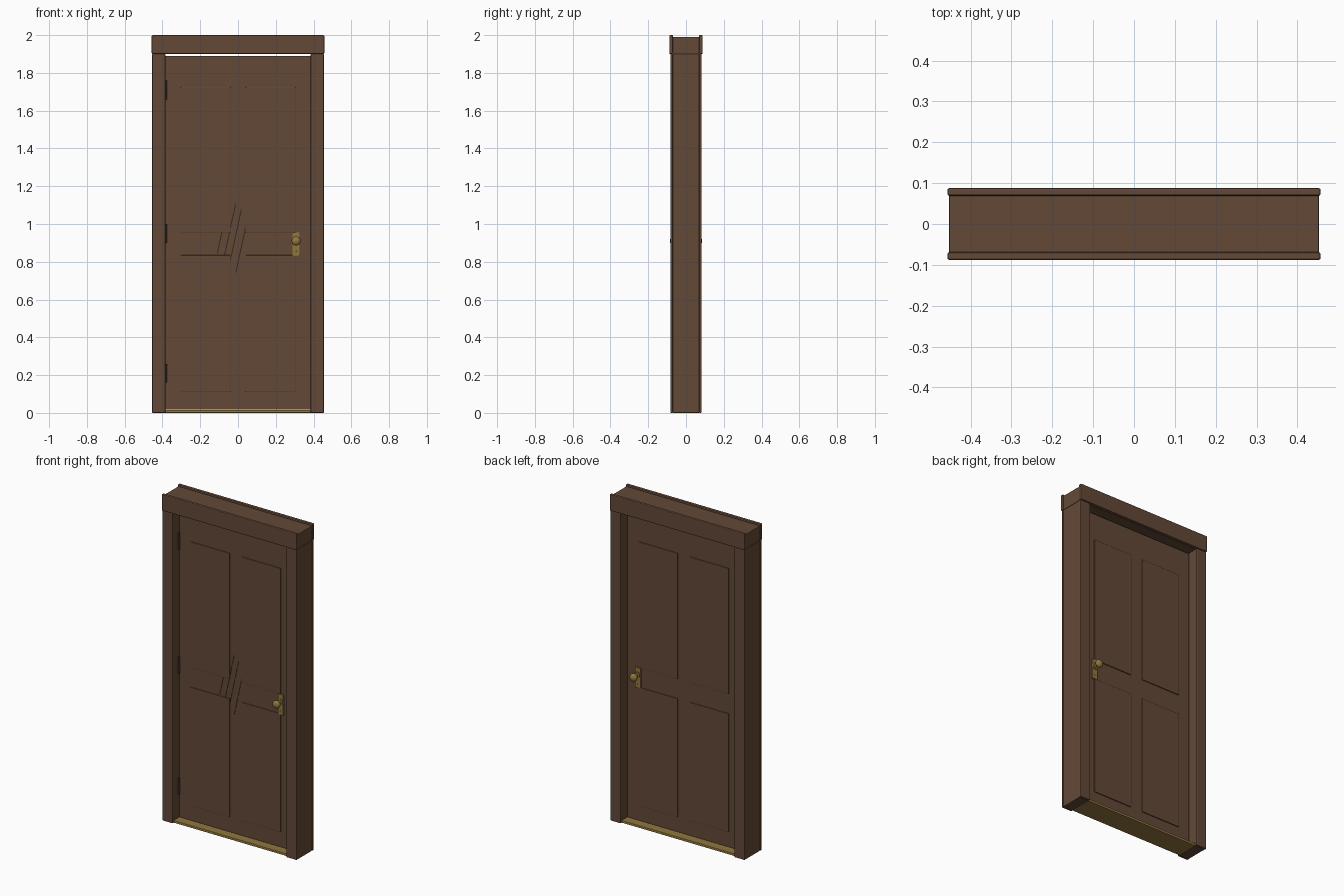
import bpy
import math
from mathutils import Vector

old = bpy.data.objects.get("Cube")
if old:
    bpy.data.objects.remove(old, do_unlink=True)


def material(name, color):
    m = bpy.data.materials.new(name)
    m.use_nodes = True
    m.diffuse_color = (*color, 1)
    m.node_tree.nodes["Principled BSDF"].inputs["Base Color"].default_value = (*color, 1)
    return m


wood = material("brown wood", (0.125, 0.066, 0.038))
brass = material("aged brass", (0.28, 0.18, 0.05))
iron = material("dark iron", (0.04, 0.026, 0.018))
groove = material("dark scratch", (0.035, 0.02, 0.012))


def finish(obj, name, mat, bevel=0.0):
    obj.name = name
    obj.data.materials.append(mat)
    if bevel:
        mod = obj.modifiers.new("soft edges", "BEVEL")
        mod.width = bevel
        mod.segments = 2
    return obj


def box(name, x, y, z, mat, bevel=0.0):
    """Box from (min, max) ranges on each axis."""
    lo, hi = Vector((x[0], y[0], z[0])), Vector((x[1], y[1], z[1]))
    bpy.ops.mesh.primitive_cube_add(size=1, location=(lo + hi) / 2)
    obj = bpy.context.object
    obj.scale = hi - lo
    bpy.ops.object.transform_apply(location=False, rotation=False, scale=True)
    return finish(obj, name, mat, bevel)


def span(a, b, side=1):
    """Range mirrored to the given side of zero."""
    return tuple(sorted((a * side, b * side)))


def rod(name, center, radius, length, mat, axis="Z", sides=20):
    rot = (math.pi / 2, 0, 0) if axis == "Y" else (0, 0, 0)
    bpy.ops.mesh.primitive_cylinder_add(vertices=sides, radius=radius, depth=length,
                                        location=center, rotation=rot)
    bpy.ops.object.shade_smooth_by_angle()
    return finish(bpy.context.object, name, mat)


# Frame lining: two jambs, a head and the sill
for s, side in ((1, "left"), (-1, "right")):
    box(side + "_jamb", span(0.388, 0.453, s), (-0.07, 0.07), (0, 1.9), wood, 0.003)
box("head_jamb", (-0.453, 0.453), (-0.07, 0.07), (1.9, 1.99), wood, 0.003)
box("threshold", (-0.388, 0.388), (-0.07, 0.07), (0, 0.015), brass, 0.003)

# Door slab
FACE = 0.02
box("door_slab", (-0.384, 0.384), (-FACE, FACE), (0.017, 1.89), wood, 0.002)

for f, face in ((-1, "front"), (1, "back")):
    # Casing around the opening
    for s, side in ((1, "left"), (-1, "right")):
        box(f"{face}_{side}_casing", span(0.385, 0.455, s), span(0.069, 0.082, f),
            (0, 1.9), wood, 0.004)
        # Raised panels
        for level, z in (("lower", (0.11, 0.835)), ("upper", (0.955, 1.725))):
            box(f"{face}_{side}_{level}_panel", span(0.04, 0.305, s),
                span(FACE - 0.002, FACE + 0.006, f), z, wood, 0.003)
    box(face + "_head_casing", (-0.457, 0.457), span(0.069, 0.088, f), (1.9, 2.0), wood, 0.005)

    # Handle plate, rose, stem and round knob
    box(face + "_handle_plate", (0.289, 0.326), span(FACE - 0.002, FACE + 0.009, f),
        (0.83, 0.955), brass, 0.002)
    rod(face + "_knob_rose", (0.308, f * 0.031, 0.91), 0.019, 0.008, brass, "Y")
    rod(face + "_knob_stem", (0.308, f * 0.045, 0.91), 0.009, 0.036, brass, "Y")
    bpy.ops.mesh.primitive_uv_sphere_add(segments=24, ring_count=12, radius=0.024,
                                         location=(0.308, f * 0.068, 0.91))
    knob = finish(bpy.context.object, face + "_knob", brass)
    knob.scale.y = 0.72
    bpy.ops.object.shade_smooth()
    # Keyhole under the knob
    rod(face + "_keyhole", (0.308, f * (FACE + 0.009), 0.855), 0.004, 0.001, iron, "Y", 12)

# Hinges on the right edge of the front
for i, z in enumerate((0.21, 0.95, 1.71)):
    rod(f"hinge_{i + 1}", (-0.382, -0.025, z), 0.006, 0.1, iron, sides=12)

# Slanted claw scratches between the panels
lean = math.atan(0.217)
for i, (x, z) in enumerate(((-0.08, 0.98), (-0.042, 0.97), (-0.012, 0.94), (0.018, 0.88))):
    cut = box(f"scratch_{i + 1}", (-0.0025, 0.0025), (-0.0005, 0.0005), (-0.14, 0.14), groove)
    cut.location = (x, -FACE - 0.0004, z)
    cut.rotation_euler.y = lean
